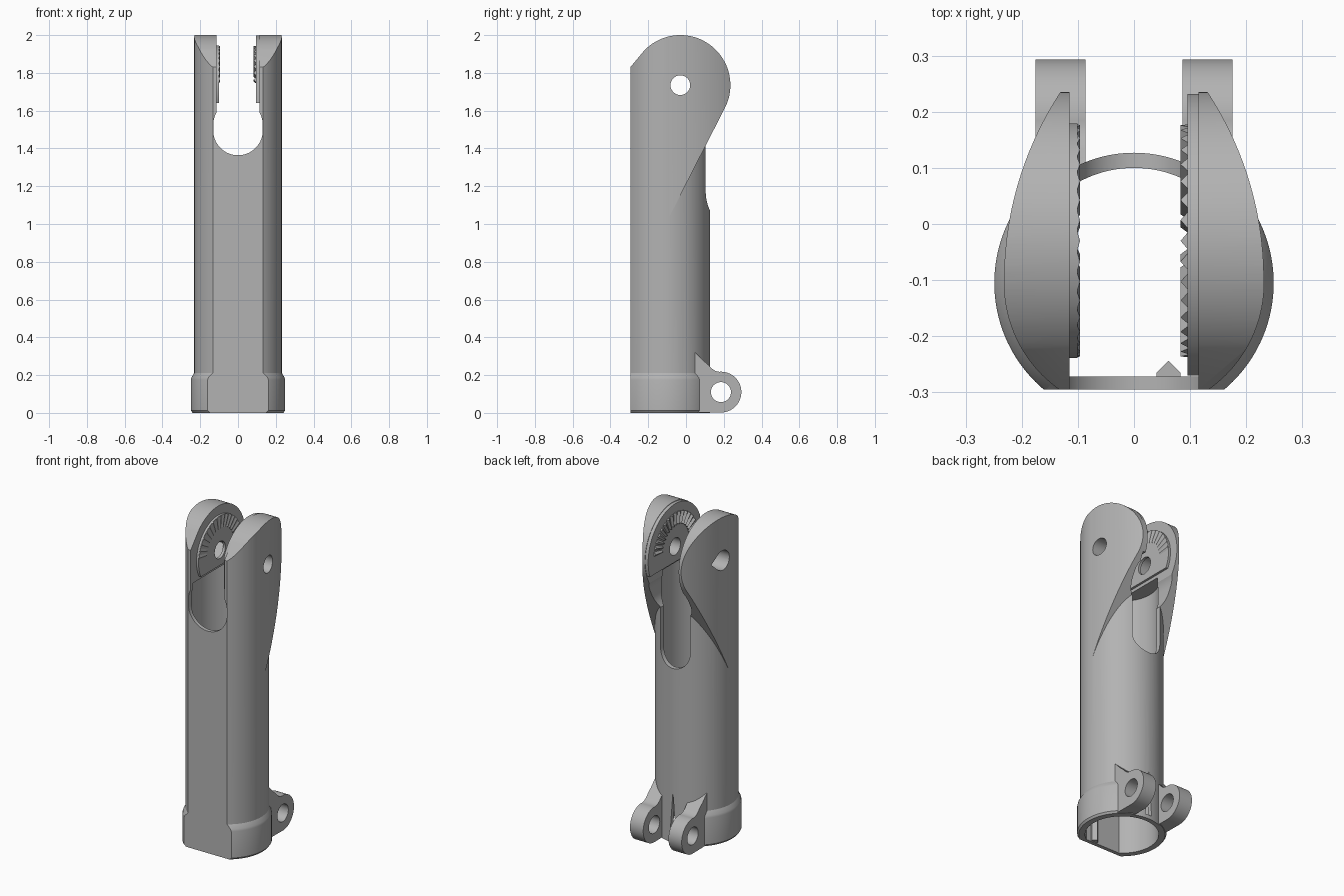
import bpy, bmesh, math
from mathutils import Matrix, Vector

if "Cube" in bpy.data.objects:
    bpy.data.objects.remove(bpy.data.objects["Cube"])

grey = bpy.data.materials.new("mid_grey")
grey.use_nodes = True
COLOUR = (0.45, 0.45, 0.45, 1)
grey.diffuse_color = COLOUR
grey.node_tree.nodes["Principled BSDF"].inputs["Base Color"].default_value = COLOUR

AXIS_Y = -0.105            # tube centre line
HEAD = (-0.03, 1.735)      # pivot centre in the side plane
LUG = (0.185, 0.11)        # hinge centre in the side plane


def finish(name, bm):
    bmesh.ops.recalc_face_normals(bm, faces=bm.faces)
    mesh = bpy.data.meshes.new(name)
    bm.to_mesh(mesh)
    bm.free()
    mesh.materials.append(grey)
    ob = bpy.data.objects.new(name, mesh)
    bpy.context.collection.objects.link(ob)
    return ob


def prism(name, pts, axis, lo, hi):
    """Extrude a flat outline along an axis."""
    place = {"x": lambda p, d: (d, p[0], p[1]),
             "y": lambda p, d: (p[0], d, p[1]),
             "z": lambda p, d: (p[0], p[1], d)}[axis]
    bm = bmesh.new()
    face = bm.faces.new([bm.verts.new(place(p, lo)) for p in pts])
    new = bmesh.ops.extrude_face_region(bm, geom=[face])["geom"]
    shift = Vector(place((0, 0), hi - lo))
    bmesh.ops.translate(bm, vec=shift, verts=[v for v in new if isinstance(v, bmesh.types.BMVert)])
    return finish(name, bm)


def arc(centre, r, start, end, n=48):
    out = []
    for i in range(n + 1):
        a = math.radians(start + (end - start) * i / n)
        out.append((centre[0] + r * math.cos(a), centre[1] + r * math.sin(a)))
    return out


def circle(centre, r, n=64):
    return arc(centre, r, 0, 360 - 360 / n, n - 1)


def lathe(name, profile, n=128):
    """Spin (radius, z) points about the tube centre line and cap the ends."""
    bm = bmesh.new()
    rings = [[bm.verts.new((x, y, z)) for x, y in circle((0, AXIS_Y), r, n)] for r, z in profile]
    for a, b in zip(rings, rings[1:]):
        for i in range(n):
            j = (i + 1) % n
            bm.faces.new((a[i], a[j], b[j], b[i]))
    bm.faces.new(rings[0])
    bm.faces.new(rings[-1])
    return finish(name, bm)


def combine(ob, other, operation):
    """Apply a boolean and drop the helper."""
    mod = ob.modifiers.new("bool", "BOOLEAN")
    mod.operation, mod.solver, mod.object = operation, "EXACT", other
    bpy.context.view_layer.update()
    deps = bpy.context.evaluated_depsgraph_get()
    mesh = bpy.data.meshes.new_from_object(ob.evaluated_get(deps))
    ob.modifiers.clear()
    ob.data = mesh
    bpy.data.objects.remove(other)


def smooth(ob):
    bpy.ops.object.select_all(action="DESELECT")
    ob.select_set(True)
    bpy.context.view_layer.objects.active = ob
    bpy.ops.object.shade_smooth_by_angle(angle=math.radians(25))


# Tube and stepped collar, the collar open between the lugs
body = lathe("tube_body", [(0.232, -0.05), (0.232, 2.1)])
collar = lathe("collar", [(0.22, -0.02), (0.24, 0.0), (0.249, 0.012), (0.249, 0.175),
                          (0.246, 0.188), (0.234, 0.208), (0.225, 0.225)])
combine(collar, prism("gap", [(-0.09, 0), (0.09, 0), (0.09, 0.4), (-0.09, 0.4)], "z", -0.1, 0.4),
        "DIFFERENCE")
combine(body, collar, "UNION")

# Bulged ears, trimmed underneath by a sloping plane
side = arc((-0.378, -0.1), 0.6095, 0, 38.5, 32)
plan = [(0.1, -0.25), (0.2, -0.15)] + side
bulge = prism("ear_bulge", plan + [(-x, y) for x, y in reversed(plan)], "z", 0.7, 2.1)
slope = Vector((0.454, 0.891))
tangent = Vector((0.206, 1.615))
top, low = tangent + slope * 0.6, tangent - slope * 0.9
combine(bulge, prism("wedge", [tuple(low), tuple(top), (-0.5, top.y), (-0.5, low.y)], "x", -0.5, 0.5),
        "INTERSECT")
combine(body, bulge, "UNION")

# Hinge lugs at the back of the foot
lug_side = ([(0.0, 0.004), (LUG[0], 0.002)] + arc(LUG, 0.108, -85, 95, 40) +
            [(0.155, 0.222), (0.135, 0.236), (0.118, 0.255), (0.09, 0.278), (0.05, 0.32), (0.0, 0.34)])
for s in (-1, 1):
    a, b = sorted((s * 0.086, s * 0.1755))
    combine(body, prism("lug", lug_side, "x", a, b), "UNION")

# Side outline: flat front, flat base, round head
outline = ([(-0.295, 0), (-0.295, 1.83)] + arc(HEAD, 0.265, 136, -26, 72) +
           [(0.4, 1.6), (0.4, 0)])
combine(body, prism("outline", outline, "x", -0.5, 0.5), "INTERSECT")

# Bore with a flat front wall
half = math.degrees(math.asin((0.272 + AXIS_Y) / 0.205))
bore = arc((0, AXIS_Y), 0.205, -half, 180 + half, 96)
combine(body, prism("bore", bore, "z", -0.1, 1.62), "DIFFERENCE")

# Fork slot, keyhole window, rounded rear slot and rear slit
combine(body, prism("fork_slot", [(-0.115, 1.58), (0.115, 1.58), (0.115, 2.2), (-0.115, 2.2)],
                    "y", -0.5, 0.5), "DIFFERENCE")
window = arc((0, 1.495), 0.131, 180, 360) + arc((0, 1.525), 0.131, 0, 180)
combine(body, prism("window", window, "y", -0.5, 0.5), "DIFFERENCE")
rear = arc((0, 1.17), 0.1, 180, 360) + [(0.1, 1.61), (-0.1, 1.61)]
combine(body, prism("rear_slot", rear, "y", 0.0, 0.5), "DIFFERENCE")
combine(body, prism("slit", [(-0.022, 0.025), (0.022, 0.025), (0, 0.31)], "y", 0.0, 0.5), "DIFFERENCE")

# Hinge holes, round pivot hole and pointed pivot hole
combine(body, prism("hinge_hole", circle(LUG, 0.053), "x", -0.5, 0.5), "DIFFERENCE")
drop = arc(HEAD, 0.06, 45, 315) + [(HEAD[0] + 0.086, HEAD[1])]
combine(body, prism("round_hole", circle(HEAD, 0.052), "x", 0, 0.5), "DIFFERENCE")
combine(body, prism("pointed_hole", drop, "x", -0.5, 0), "DIFFERENCE")
smooth(body)


# Toothed pivot pads on the inner ear faces
def pad(name, outer, lo, hi):
    chord = math.degrees(math.asin(0.095 / outer))
    ob = prism(name, arc(HEAD, outer, -chord, 180 + chord), "x", lo, hi)
    combine(ob, prism("front_trim", [(-0.27, 1), (0.5, 1), (0.5, 2.5), (-0.27, 2.5)], "x", -0.5, 0.5),
            "INTERSECT")
    combine(ob, prism("pad_hole", circle(HEAD, 0.052), "x", -0.5, 0.5), "DIFFERENCE")
    smooth(ob)


def teeth(name, face, tip, count=17):
    bm = bmesh.new()
    for i in range(count):
        mid = math.radians(8 + 164 * i / (count - 1))
        w = math.radians(4)
        ends = []
        for r in (0.135, 0.208):
            ends.append([bm.verts.new((x, HEAD[0] + r * math.cos(mid + d), HEAD[1] + r * math.sin(mid + d)))
                         for x, d in ((face, -w), (tip, 0), (face, w))])
        a, b = ends
        bm.faces.new(a)
        bm.faces.new(b)
        for k in range(3):
            m = (k + 1) % 3
            bm.faces.new((a[k], a[m], b[m], b[k]))
    finish(name, bm)


pad("left_pivot_pad", 0.262, 0.095, 0.118)
pad("right_pivot_pad", 0.209, -0.118, -0.101)
teeth("left_pad_teeth", 0.0955, 0.083)
teeth("right_pad_teeth", -0.1005, -0.096)

# Small pointed key rib inside the front wall
prism("key_rib", [(0.04, -0.274), (0.04, -0.265), (0.0615, -0.244), (0.083, -0.265), (0.083, -0.274)],
      "z", 0.005, 0.2)
